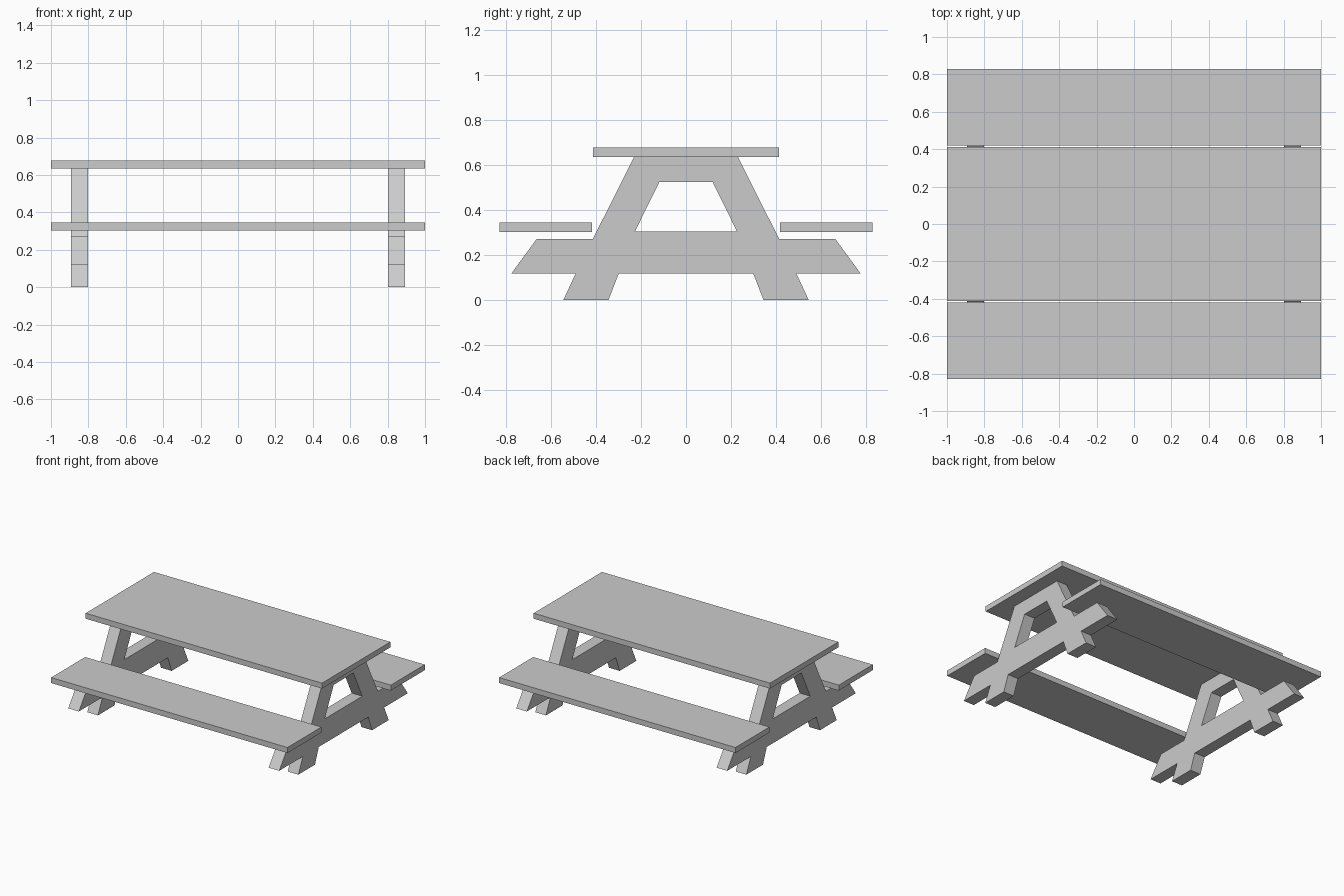
import bpy
import bmesh

if "Cube" in bpy.data.objects:
    bpy.data.objects.remove(bpy.data.objects["Cube"])


def add_object(name, bm):
    bmesh.ops.recalc_face_normals(bm, faces=bm.faces)
    mesh = bpy.data.meshes.new(name)
    bm.to_mesh(mesh)
    bm.free()
    obj = bpy.data.objects.new(name, mesh)
    bpy.context.collection.objects.link(obj)
    return obj


def plank(name, y0, y1, z0, z1, length=2.0):
    bm = bmesh.new()
    bmesh.ops.create_cube(bm, size=1.0)
    bmesh.ops.scale(bm, vec=(length, y1 - y0, z1 - z0), verts=bm.verts)
    bmesh.ops.translate(bm, vec=(0, (y0 + y1) / 2, (z0 + z1) / 2), verts=bm.verts)
    return add_object(name, bm)


def end_frame(name, profile, x0, x1):
    # Extrude the half profile, open the centre seam, then mirror across y
    bm = bmesh.new()
    face = bm.faces.new([bm.verts.new((x0, y, z)) for y, z in profile])
    ext = bmesh.ops.extrude_face_region(bm, geom=[face], use_keep_orig=True)
    verts = [g for g in ext["geom"] if isinstance(g, bmesh.types.BMVert)]
    bmesh.ops.translate(bm, vec=(x1 - x0, 0, 0), verts=verts)
    seam = [f for f in bm.faces if all(abs(v.co.y) < 1e-5 for v in f.verts)]
    bmesh.ops.delete(bm, geom=seam, context="FACES")
    obj = add_object(name, bm)
    mirror = obj.modifiers.new("Mirror", "MIRROR")
    mirror.use_axis = (False, True, False)
    return obj


# Table top
plank("table_top", -0.413, 0.413, 0.636, 0.678)

# Benches
plank("front_bench", -0.83, -0.419, 0.303, 0.345)
plank("back_bench", 0.419, 0.83, 0.303, 0.345)

# End frames: half outline of legs, crossbar and top brace (y, z)
half_profile = [
    (0, 0.636), (0.231, 0.636), (0.415, 0.271), (0.665, 0.271),
    (0.777, 0.118), (0.491, 0.118), (0.546, 0), (0.345, 0),
    (0.299, 0.118), (0, 0.118), (0, 0.305), (0.227, 0.305),
    (0.119, 0.524), (0, 0.524),
]
end_frame("left_end_frame", half_profile, -0.893, -0.803)
end_frame("right_end_frame", half_profile, 0.803, 0.893)
